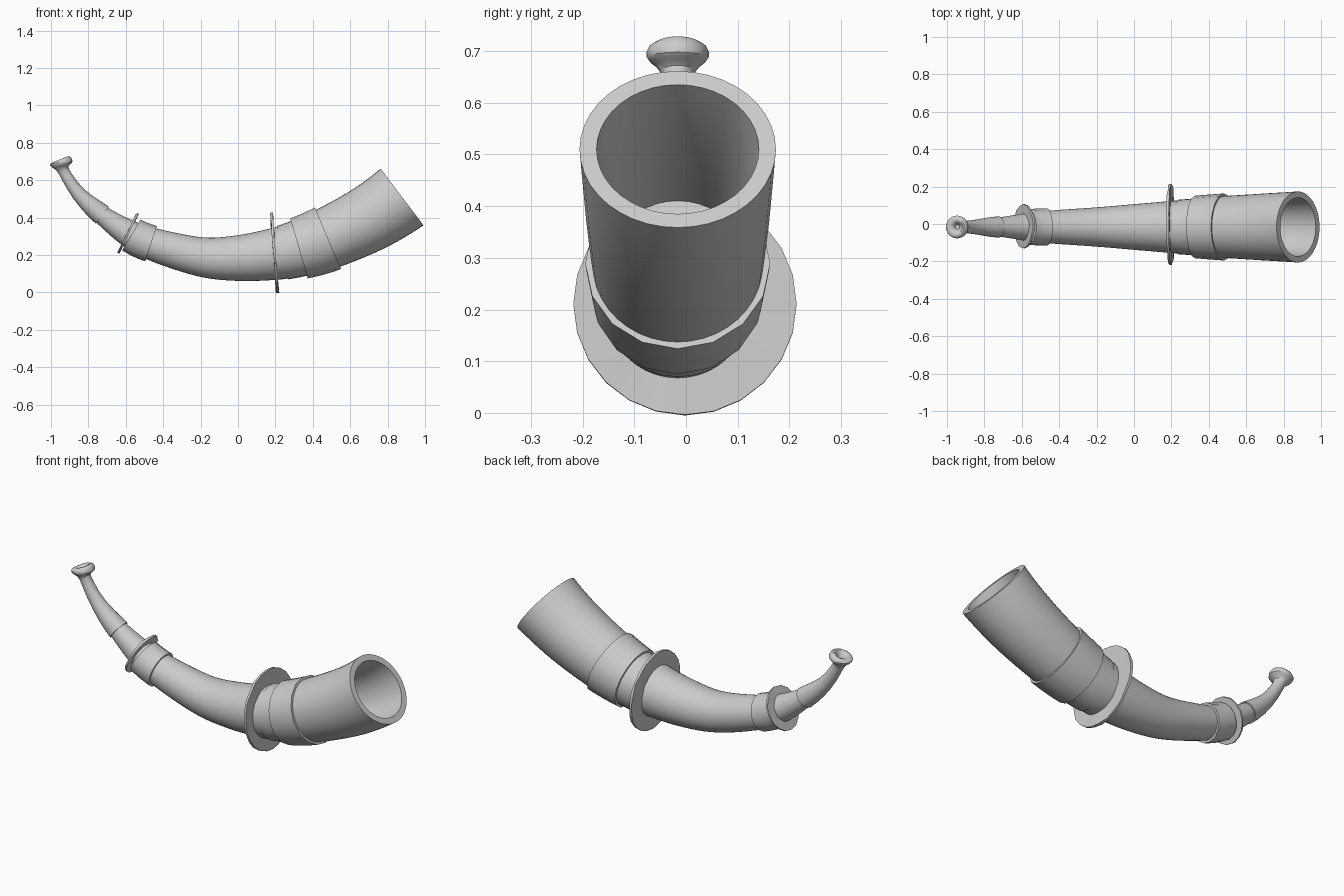
import bpy, bmesh, math, random
from mathutils import Vector, Matrix

cube = bpy.data.objects.get("Cube")
if cube:
    bpy.data.objects.remove(cube)

random.seed(4)
AXIS_Y = -0.016

grey = bpy.data.materials.new("plain grey")
grey.use_nodes = True
colour = (0.6, 0.6, 0.6, 1)
grey.diffuse_color = colour
for node in grey.node_tree.nodes:
    if node.type == 'BSDF_PRINCIPLED':
        node.inputs["Base Color"].default_value = colour

# Centre line of the horn (x, z), mouth to bell; first and last only steer the curve
SPINE = [Vector(p) for p in (
    (-0.98, 0.775), (-0.95, 0.71), (-0.93, 0.645), (-0.848, 0.522), (-0.725, 0.412),
    (-0.588, 0.318), (-0.465, 0.26), (-0.2, 0.19), (0, 0.183), (0.195, 0.205),
    (0.326, 0.235), (0.481, 0.289), (0.698, 0.393), (0.877, 0.51), (1.03, 0.645))]
# Body radius at spine stations 3 to 12
RADII = (0.05, 0.072, 0.086, 0.105, 0.122, 0.139, 0.148, 0.165, 0.179, 0.19)


def spine(t):
    """Point and unit tangent on the centre line at station t."""
    i = max(0, min(int(t), len(SPINE) - 4))
    u = t - i
    a, b, c, d = SPINE[i:i + 4]
    k1, k2, k3 = c - a, 2 * a - 5 * b + 4 * c - d, 3 * b - a - 3 * c + d
    point = b + (k1 * u + k2 * u * u + k3 * u ** 3) / 2
    return point, (k1 + 2 * k2 * u + 3 * k3 * u * u).normalized()


def body_radius(t):
    i = max(0, min(int(t) - 3, len(RADII) - 2))
    return RADII[i] + (RADII[i + 1] - RADII[i]) * (t - 3 - i)


def stations(start, end, count):
    return [start + (end - start) * i / count for i in range(count + 1)]


def finish(name, bm):
    bmesh.ops.recalc_face_normals(bm, faces=bm.faces)
    mesh = bpy.data.meshes.new(name)
    bm.to_mesh(mesh)
    bm.free()
    mesh.materials.append(grey)
    obj = bpy.data.objects.new(name, mesh)
    bpy.context.collection.objects.link(obj)
    bpy.ops.object.select_all(action='DESELECT')
    obj.select_set(True)
    bpy.context.view_layer.objects.active = obj
    bpy.ops.object.shade_smooth_by_angle(angle=math.radians(35))
    return obj


def sweep(name, profile, sides):
    """Skin rings of (station, radius) along the centre line and cap both ends."""
    bm = bmesh.new()
    rings = []
    for t, r in profile:
        p, d = spine(t)
        ring = []
        for k in range(sides):
            a = math.tau * k / sides
            s = r * math.sin(a)
            ring.append(bm.verts.new((p.x - d.y * s, AXIS_Y + r * math.cos(a), p.y + d.x * s)))
        rings.append(ring)
    for lower, upper in zip(rings, rings[1:]):
        for k in range(sides):
            n = (k + 1) % sides
            bm.faces.new((lower[k], lower[n], upper[n], upper[k]))
    bm.faces.new(rings[0])
    bm.faces.new(rings[-1])
    return finish(name, bm)


def guard_disc(name, centre, radius, thickness, tilt, sides):
    """Thin, slightly uneven hand guard around the horn."""
    bm = bmesh.new()
    bmesh.ops.create_cone(bm, cap_ends=True, cap_tris=True, segments=sides,
                          radius1=radius, radius2=radius, depth=thickness)
    for v in bm.verts:
        v.co.z += random.uniform(-0.003, 0.003)
    turn = Matrix.Rotation(math.radians(90 - tilt), 4, 'Y')
    bm.transform(Matrix.Translation(centre) @ turn)
    return finish(name, bm)


# Hollow horn body: outer wall to the rim, then the bore back inside
outer = [(t, body_radius(t)) for t in stations(3, 12, 54)]
bore = [(t, body_radius(t) - 0.033) for t in stations(12, 5, 42)]
sweep("horn_body", outer + bore, 40)

# Mouthpiece with a narrow neck, round knob and dished opening
sweep("mouthpiece", [
    (3.0, 0.057), (2.7, 0.053), (2.4, 0.047), (2.0, 0.039), (1.6, 0.034), (1.25, 0.031),
    (1.0, 0.03), (0.82, 0.033), (0.65, 0.043), (0.52, 0.054), (0.38, 0.06), (0.2, 0.061),
    (0.06, 0.056), (-0.02, 0.046), (-0.02, 0.036), (0.05, 0.028), (0.2, 0.02), (0.45, 0.012)], 24)

# Collars
sweep("front_collar", [(t, 0.167 + 0.012 * (t - 9)) for t in stations(9, 10, 4)], 16)
sweep("rear_collar", [(t, 0.096 + 0.004 * (t - 4.15)) for t in stations(4.15, 5, 4)], 16)
sweep("collar_sleeve", [(t, body_radius(t) + 0.004) for t in stations(8.3, 9.1, 4)], 32)

# Guards
guard_disc("front_guard", (0.195, -0.002, 0.211), 0.216, 0.014, 4.4, 24)
guard_disc("rear_guard", (-0.588, -0.012, 0.316), 0.118, 0.01, -26, 16)
